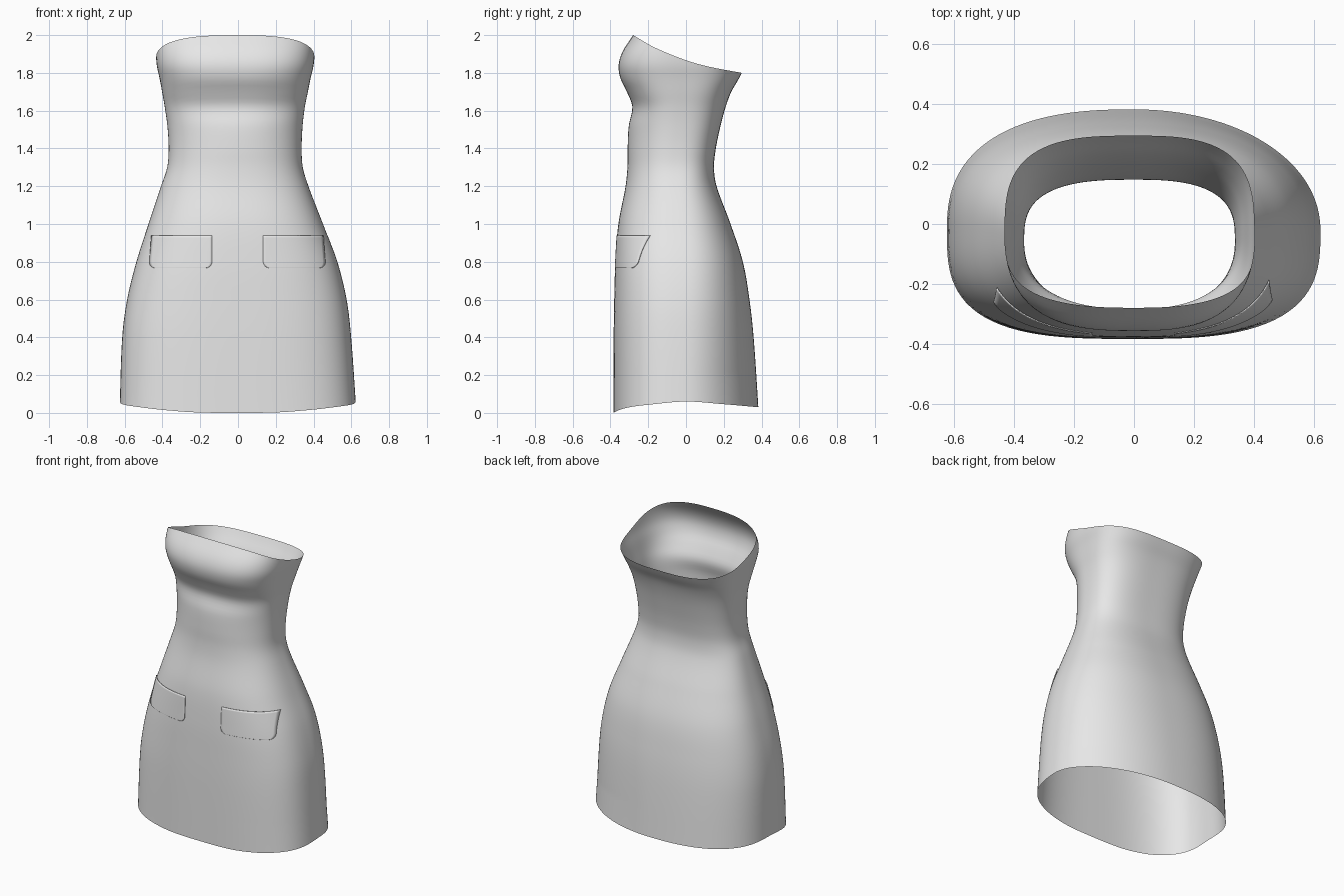
import bpy, math

if "Cube" in bpy.data.objects:
    bpy.data.objects.remove(bpy.data.objects["Cube"])

# Dress sections: z, left x, right x, front y, back y, side-line y, front and back squareness
ROWS = [
    (0.00, -.627, .627, -.384, .385, -.02, 3.1, 2.5),
    (0.40, -.613, .599, -.383, .358, -.02, 3.0, 2.5),
    (0.60, -.587, .575, -.380, .336, -.02, 2.9, 2.5),
    (0.80, -.538, .526, -.374, .301, -.02, 2.8, 2.5),
    (1.00, -.474, .450, -.358, .236, -.03, 2.6, 2.5),
    (1.20, -.408, .373, -.320, .162, -.05, 2.4, 2.6),
    (1.30, -.375, .343, -.310, .148, -.06, 2.3, 2.8),
    (1.40, -.367, .337, -.309, .158, -.06, 2.2, 2.9),
    (1.52, -.374, .342, -.303, .183, -.05, 2.2, 2.9),
    (1.62, -.388, .354, -.284, .210, -.04, 2.4, 2.9),
    (1.70, -.402, .370, -.313, .240, -.03, 2.6, 3.0),
    (1.77, -.415, .384, -.347, .280, -.02, 2.7, 3.0),
    (1.84, -.430, .400, -.357, .312, -.01, 2.8, 3.0),
    (1.91, -.434, .406, -.337, .325, .00, 2.8, 3.0),
    (2.00, -.430, .406, -.280, .335, .00, 2.6, 3.0),
]
# Height of the neckline and the hem by depth: (y, z)
NECK = [(-.28, 2.0), (-.167, 1.935), (0, 1.867), (.125, 1.832), (.295, 1.80)]
HEM = [(-.384, 0), (-.36, .013), (-.3, .03), (-.2, .043), (0, .06), (.2, .046), (.384, .03)]


def interp(rows, t):
    """Smooth curve through rows whose first entry is the parameter."""
    t = min(max(t, rows[0][0]), rows[-1][0])
    i = 0
    while i < len(rows) - 2 and t > rows[i + 1][0]:
        i += 1

    def slope(k, c):
        a, b = rows[max(k - 1, 0)], rows[min(k + 1, len(rows) - 1)]
        return (b[c] - a[c]) / (b[0] - a[0])

    p, q = rows[i], rows[i + 1]
    h = q[0] - p[0]
    s = (t - p[0]) / h
    return [p[c] * (2*s**3 - 3*s**2 + 1) + q[c] * (3*s**2 - 2*s**3)
            + h * (slope(i, c) * (s**3 - 2*s**2 + s) + slope(i + 1, c) * (s**3 - s**2))
            for c in range(1, len(p))]


def section(angle, z):
    xl, xr, yf, yb, yc, nf, nb = interp(ROWS, z)
    c, s = math.cos(angle), math.sin(angle)
    n = nf if s < 0 else nb
    if c > 0:                                # right hip is softer, mostly at the back
        n -= (.45 if s > 0 else .15) * min(1, max(0, 1.2 - z))
    r = (abs(c)**n + abs(s)**n) ** (-1 / n)
    return r * c * (xr if c > 0 else -xl), yc + r * s * (yb - yc if s > 0 else yc - yf)


def rim(angle, curve, z):
    for _ in range(12):
        z = interp(curve, section(angle, z)[1])[0]
    return z


def make(name, verts, faces, mat):
    me = bpy.data.meshes.new(name)
    me.from_pydata(verts, [], faces)
    me.materials.append(mat)
    me.shade_smooth()
    ob = bpy.data.objects.new(name, me)
    bpy.context.collection.objects.link(ob)
    return ob


fabric = bpy.data.materials.new("light_grey_fabric")
fabric.diffuse_color = (.8, .8, .8, 1)
fabric.use_nodes = True
fabric.node_tree.nodes["Principled BSDF"].inputs["Base Color"].default_value = fabric.diffuse_color

# Dress shell, open at neckline and hem
N, M = 128, 90
angles = [2 * math.pi * j / N for j in range(N)]
lo = [rim(a, HEM, .03) for a in angles]
hi = [rim(a, NECK, 1.87) for a in angles]
verts = []
for k in range(M + 1):
    for j, a in enumerate(angles):
        z = lo[j] + (hi[j] - lo[j]) * k / M
        verts.append((*section(a, z), z))
faces = [(k*N + j, k*N + (j + 1) % N, (k + 1)*N + (j + 1) % N, (k + 1)*N + j)
         for k in range(M) for j in range(N)]
make("dress", verts, faces, fabric)


# Patch pockets that follow the skirt
def pocket(name, side, inner, outer, z0=.767, z1=.94, r=.035, cols=24, rows=20):
    verts = []
    for k in range(rows + 1):
        t = k / rows
        h = (z1 - z0) * t ** 1.5             # finer rows at the rounded corners
        inset = r - math.sqrt(r*r - (r - h)**2) if h < r else 0
        z = z0 + h
        xl, xr, yf, yb, yc, n, _ = interp(ROWS, z)
        a, b = (xr if side > 0 else -xl), yc - yf
        if side > 0:
            n -= .15 * min(1, 1.2 - z)
        x0 = inner + inset
        x1 = outer - inset - .016 * h / (z1 - z0)           # narrows to the opening
        for j in range(cols + 1):
            f = j / cols if side > 0 else 1 - j / cols
            x = x0 + (x1 - x0) * f
            u = min(x / a, .99)
            v = (1 - u**n) ** (1 / n)
            nx, ny = u**(n - 1) / a, -v**(n - 1) / b
            d = (.004 + .003 * t**3) / math.hypot(nx, ny)   # opening stands off a little
            verts.append((side * (x + nx * d), yc - b * v + ny * d, z))
    w = cols + 1
    faces = [(k*w + j, k*w + j + 1, (k + 1)*w + j + 1, (k + 1)*w + j)
             for k in range(rows) for j in range(cols)]
    ob = make(name, verts, faces, fabric)
    mod = ob.modifiers.new("thickness", 'SOLIDIFY')
    mod.thickness = .004
    mod.offset = -1


pocket("left_pocket", -1, .137, .470)
pocket("right_pocket", 1, .133, .463)
